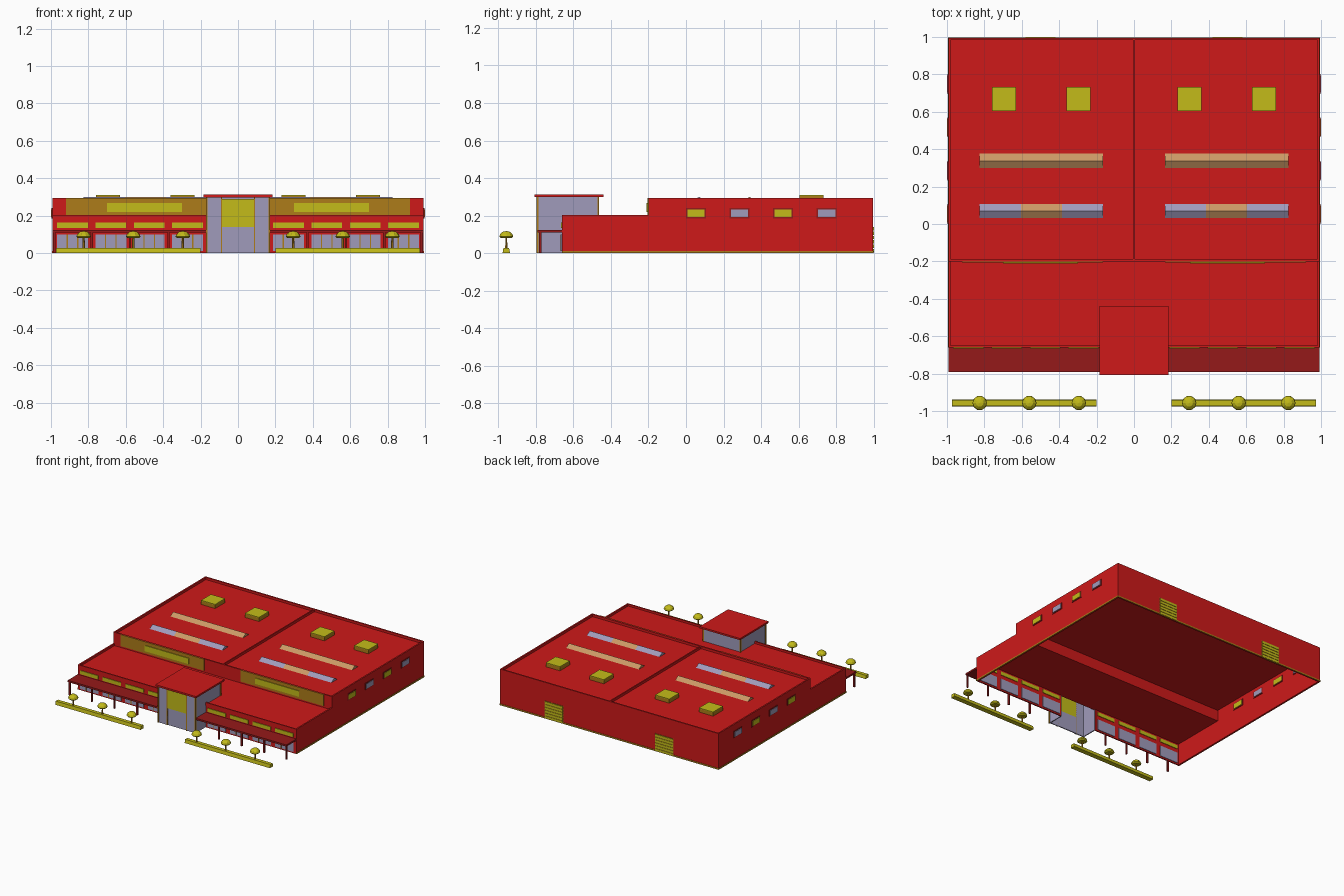
import bpy, bmesh, math

if "Cube" in bpy.data.objects:
    bpy.data.objects.remove(bpy.data.objects["Cube"])


def mat(name, r, g, b):
    m = bpy.data.materials.new(name)
    m.diffuse_color = (r, g, b, 1)
    m.use_nodes = True
    m.node_tree.nodes["Principled BSDF"].inputs["Base Color"].default_value = m.diffuse_color
    return m


RED = mat("red", 0.62, 0.01, 0.01)
DARK = mat("dark_red", 0.3, 0.01, 0.01)
YELLOW = mat("yellow", 0.55, 0.5, 0.01)
OCHRE = mat("ochre", 0.42, 0.2, 0.01)
GLASS = mat("lavender_glass", 0.35, 0.33, 0.5)
PEACH = mat("peach", 0.6, 0.32, 0.13)


def finish(name, bm, m):
    bmesh.ops.recalc_face_normals(bm, faces=bm.faces)
    me = bpy.data.meshes.new(name)
    bm.to_mesh(me)
    bm.free()
    me.materials.append(m)
    ob = bpy.data.objects.new(name, me)
    bpy.context.collection.objects.link(ob)
    return ob


def box(name, x, y, z, m):
    """Box from (min, max) ranges."""
    bm = bmesh.new()
    bmesh.ops.create_cube(bm, size=1)
    for v in bm.verts:
        v.co = [r[0] if c < 0 else r[1] for c, r in zip(v.co, (x, y, z))]
    return finish(name, bm, m)


def box2(name, x, y, z, m):
    """Box and its mirror copy across x = 0."""
    box(name + "_right", x, y, z, m)
    box(name + "_left", (-x[1], -x[0]), y, z, m)


def prism(name, x, yz, m):
    """Profile in the y-z plane extruded along x."""
    bm = bmesh.new()
    f = bm.faces.new([bm.verts.new((x[0], y, z)) for y, z in yz])
    g = bmesh.ops.extrude_face_region(bm, geom=[f])["geom"]
    bmesh.ops.translate(bm, vec=(x[1] - x[0], 0, 0),
                        verts=[v for v in g if isinstance(v, bmesh.types.BMVert)])
    return finish(name, bm, m)


def lathe(name, loc, rz, sides, m):
    """Revolve a radius-height profile around a vertical axis."""
    bm = bmesh.new()
    vs = [bm.verts.new((loc[0] + r, loc[1], z)) for r, z in rz]
    es = [bm.edges.new(p) for p in zip(vs, vs[1:])]
    bmesh.ops.spin(bm, geom=vs + es, cent=(loc[0], loc[1], 0), axis=(0, 0, 1),
                   angle=math.tau, steps=sides)
    bmesh.ops.remove_doubles(bm, verts=bm.verts, dist=1e-4)
    return finish(name, bm, m)


# Hall shell: stepped side walls, end walls, recessed roofs, open underneath
side = [(-0.66, 0), (0.995, 0), (0.995, 0.295), (-0.2, 0.295), (-0.2, 0.203), (-0.66, 0.203)]
prism("side_wall_right", (0.98, 0.992), side, RED)
prism("side_wall_left", (-0.992, -0.98), side, RED)
box("back_wall", (-0.98, 0.98), (0.983, 0.995), (0, 0.295), RED)
box("step_wall", (-0.98, 0.98), (-0.2, -0.188), (0.178, 0.295), RED)
box("hall_roof", (-0.98, 0.98), (-0.188, 0.983), (0.268, 0.276), RED)
box("roof_divider", (-0.005, 0.005), (-0.188, 0.983), (0.276, 0.295), RED)
box("front_roof", (-0.98, 0.98), (-0.65, -0.2), (0.178, 0.186), RED)
box2("front_wall", (0.17, 0.98), (-0.66, -0.65), (0, 0.203), RED)
box("front_parapet", (-0.17, 0.17), (-0.66, -0.65), (0.178, 0.203), RED)

# Base trim
box2("base_trim_side", (0.988, 0.995), (-0.66, 0.997), (0, 0.012), OCHRE)
box("base_trim_back", (-0.99, 0.99), (0.99, 0.998), (0, 0.012), OCHRE)

# Fascia panels with blank signs on the step
box2("fascia_panel", (0.165, 0.92), (-0.206, -0.2), (0.2, 0.295), OCHRE)
box2("fascia_sign", (0.3, 0.7), (-0.211, -0.206), (0.22, 0.267), YELLOW)

# Front windows: clerestory above the canopy, shop glazing below
for i in range(4):
    c = 0.27 + 0.205 * i
    box2(f"clerestory_{i}", (c - 0.082, c + 0.082), (-0.665, -0.645), (0.133, 0.163), YELLOW)
    box2(f"shop_window_{i}", (c - 0.083, c + 0.083), (-0.665, -0.645), (0.012, 0.1), GLASS)
    for k in (-0.028, 0.028):
        box2(f"window_mullion_{i}", (c + k - 0.003, c + k + 0.003), (-0.668, -0.665),
             (0.012, 0.1), OCHRE)

# Canopy and its posts
box2("canopy", (0.17, 0.992), (-0.79, -0.66), (0.11, 0.124), DARK)
for i, x in enumerate((0.372, 0.577, 0.782, 0.983)):
    box2(f"canopy_post_{i}", (x - 0.006, x + 0.006), (-0.782, -0.77), (0, 0.11), DARK)

# Entrance block: glass walls, posts, door, panel and roof
box2("entrance_side_glass", (0.16, 0.168), (-0.79, -0.655), (0, 0.298), GLASS)
box2("entrance_upper_glass", (0.16, 0.168), (-0.655, -0.465), (0.186, 0.298), GLASS)
box("entrance_back_glass", (-0.16, 0.16), (-0.473, -0.465), (0.186, 0.298), GLASS)
box2("entrance_front_glass", (0.085, 0.16), (-0.79, -0.782), (0, 0.298), GLASS)
box("entrance_door", (-0.085, 0.085), (-0.788, -0.78), (0, 0.14), GLASS)
box("entrance_panel", (-0.085, 0.085), (-0.795, -0.78), (0.14, 0.29), YELLOW)
box2("entrance_post", (0.162, 0.172), (-0.797, -0.785), (0, 0.298), OCHRE)
box2("entrance_jamb", (0.085, 0.092), (-0.795, -0.782), (0, 0.298), OCHRE)
box2("entrance_back_post", (0.162, 0.172), (-0.472, -0.462), (0.186, 0.298), OCHRE)
box("entrance_roof", (-0.184, 0.184), (-0.808, -0.438), (0.298, 0.312), RED)

# Side windows
for i in range(4):
    y = 0.0 + 0.232 * i
    box2(f"side_window_frame_{i}", (0.976, 0.996), (y, y + 0.106), (0.186, 0.24), DARK)
    box2(f"side_window_{i}", (0.973, 1.0), (y + 0.007, y + 0.099), (0.193, 0.233),
         GLASS if i % 2 else YELLOW)

# Back roller doors with slats
box2("roller_door", (0.415, 0.585), (0.985, 0.997), (0, 0.145), OCHRE)
for i in range(6):
    z = 0.004 + 0.0235 * i
    box2(f"door_slat_{i}", (0.42, 0.58), (0.996, 1.0), (z, z + 0.018), YELLOW)

# Roof skylights in three segments, and roof units
for r, y in enumerate((0.07, 0.338)):
    for s in (-1, 1):
        for k in range(3):
            x = s * 0.495 - 0.33 + 0.22 * k
            prism(f"skylight_{r}_{k}", (x, x + 0.22),
                  [(y - 0.038, 0.276), (y + 0.038, 0.276), (y, 0.3)],
                  GLASS if r == 0 and k != 1 else PEACH)
for i, x in enumerate((0.297, 0.695)):
    box2(f"roof_unit_{i}", (x - 0.064, x + 0.064), (0.605, 0.733), (0.276, 0.304), OCHRE)
    box2(f"roof_unit_cap_{i}", (x - 0.064, x + 0.064), (0.605, 0.733), (0.304, 0.31), YELLOW)

# Planters with small domed trees
hedge = [(-0.977, 0), (-0.937, 0), (-0.942, 0.028), (-0.972, 0.028)]
for s in (-1, 1):
    prism("planter", (s * 0.587 - 0.387, s * 0.587 + 0.387), hedge, YELLOW)
    for x in (0.295, 0.56, 0.825):
        at = (s * x, -0.957)
        lathe("tree_trunk", at, [(0.007, 0.02), (0.005, 0.09)], 6, OCHRE)
        lathe("tree_crown", at, [(0, 0.082), (0.03, 0.08), (0.039, 0.088), (0.034, 0.102),
                                 (0.02, 0.114), (0, 0.118)], 10, YELLOW)
